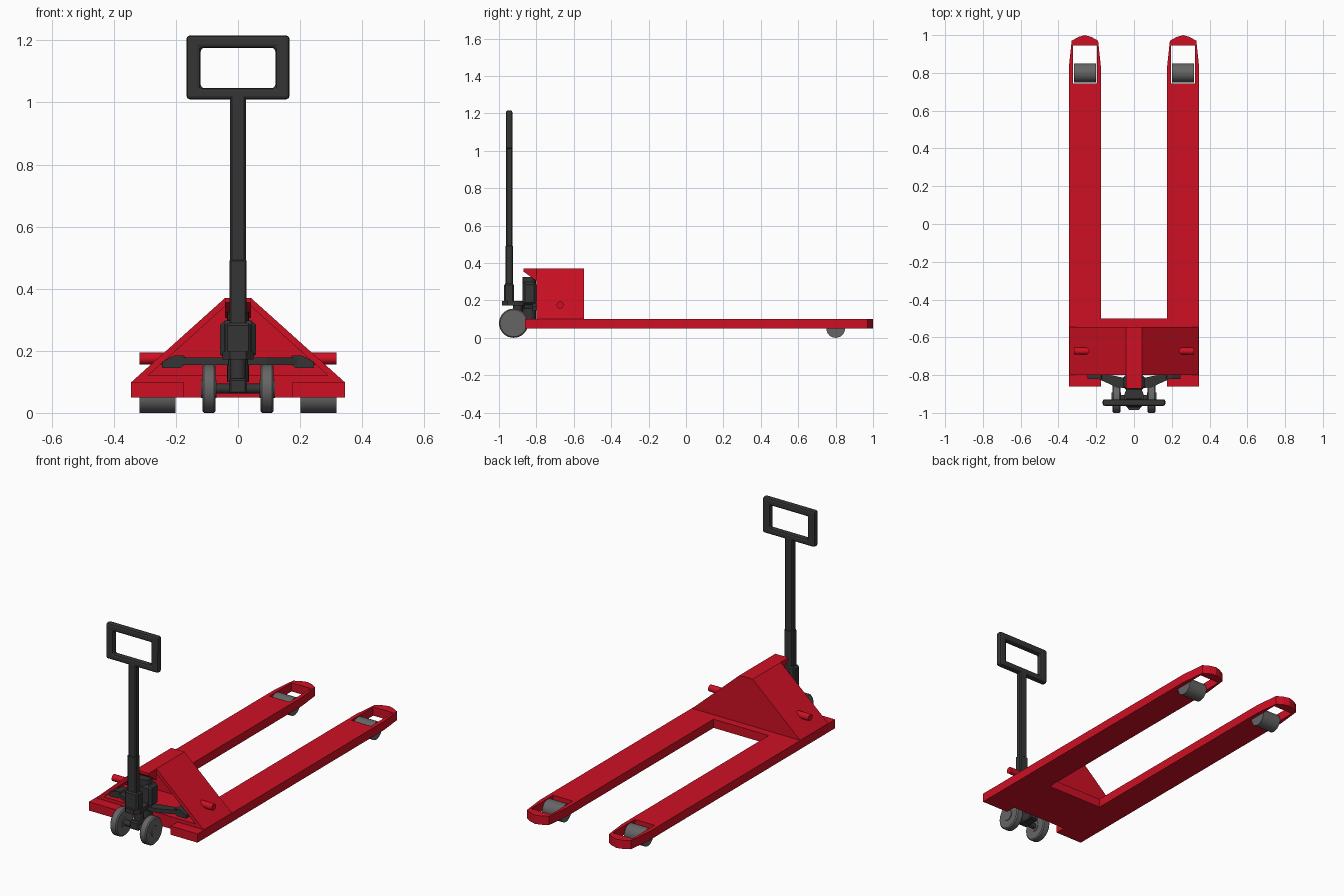
import bpy, bmesh, math
from mathutils import Vector, Matrix

if "Cube" in bpy.data.objects:
    bpy.data.objects.remove(bpy.data.objects["Cube"])


def material(name, rgb):
    m = bpy.data.materials.new(name)
    m.diffuse_color = (*rgb, 1)
    m.use_nodes = True
    m.node_tree.nodes["Principled BSDF"].inputs["Base Color"].default_value = m.diffuse_color
    return m


RED = material("red paint", (0.62, 0.005, 0.017))
DARK = material("dark steel", (0.035, 0.035, 0.036))
GREY = material("wheel grey", (0.13, 0.13, 0.13))


def finish(name, bm, mat, bevel=0, segments=1, smooth=False):
    bmesh.ops.recalc_face_normals(bm, faces=bm.faces)
    me = bpy.data.meshes.new(name)
    bm.to_mesh(me)
    bm.free()
    me.materials.append(mat)
    ob = bpy.data.objects.new(name, me)
    bpy.context.collection.objects.link(ob)
    if bevel:
        mod = ob.modifiers.new("edge", 'BEVEL')
        mod.width, mod.segments, mod.limit_method = bevel, segments, 'ANGLE'
    if smooth:
        bpy.context.view_layer.objects.active = ob
        ob.select_set(True)
        bpy.ops.object.shade_smooth_by_angle(angle=math.radians(35))
        ob.select_set(False)
    return ob


def extrude(name, loops, axis, lo, hi, mat, **kw):
    """Fill an outline with optional holes, extruded along one axis."""
    bm = bmesh.new()
    place = {'z': lambda a, b: (a, b, lo), 'y': lambda a, b: (a, lo, b),
             'x': lambda a, b: (lo, a, b)}[axis]
    step = {'z': (0, 0, hi - lo), 'y': (0, hi - lo, 0), 'x': (hi - lo, 0, 0)}[axis]
    for loop in loops:
        vs = [bm.verts.new(place(*p)) for p in loop]
        for i, v in enumerate(vs):
            bm.edges.new((vs[i - 1], v))
    bmesh.ops.triangle_fill(bm, edges=bm.edges[:], use_beauty=True)
    r = bmesh.ops.extrude_face_region(bm, geom=bm.faces[:])
    bmesh.ops.translate(bm, vec=step, verts=[g for g in r['geom'] if isinstance(g, bmesh.types.BMVert)])
    return finish(name, bm, mat, **kw)


def rect(a0, a1, b0, b1):
    return [(a0, b0), (a1, b0), (a1, b1), (a0, b1)]


def box(name, x, y, z, mat, **kw):
    return extrude(name, [rect(*x, *y)], 'z', *z, mat, **kw)


def cylinder(name, p, q, r, mat, n=32, **kw):
    p, q = Vector(p), Vector(q)
    bm = bmesh.new()
    rot = Vector((0, 0, 1)).rotation_difference(q - p).to_matrix().to_4x4()
    bmesh.ops.create_cone(bm, cap_ends=True, segments=n, radius1=r, radius2=r, depth=(q - p).length,
                          matrix=Matrix.Translation((p + q) / 2) @ rot)
    return finish(name, bm, mat, smooth=True, **kw)


def mirrored(half):
    return half + [(-x, y) for x, y in reversed(half)]


# Fork chassis: both forks and the cross plate, with roller openings
fork = [(0.175, -0.80), (0.175, -0.86), (0.345, -0.86), (0.345, 0.83), (0.33, 0.97),
        (0.295, 0.99), (0.26, 1.0), (0.225, 0.99), (0.19, 0.97), (0.175, 0.83), (0.175, -0.50)]
outline = fork + [(-x, y) for x, y in reversed(fork)]
holes = [rect(s * 0.197, s * 0.322, 0.745, 0.945) for s in (-1, 1)]
extrude("fork_chassis", [outline] + holes, 'z', 0.05, 0.10, RED)

# Hollow pump housing with a closed back and a short hood
outer = mirrored([(0.345, 0.098), (0.042, 0.37)])
inner = mirrored([(0.29, 0.12), (0.034, 0.35)])
extrude("housing_shell", [outer, inner], 'y', -0.80, -0.57, RED)
extrude("housing_back", [outer], 'y', -0.57, -0.545, RED)
extrude("hood", [[(-0.87, 0.37), (-0.87, 0.355), (-0.80, 0.305), (-0.80, 0.37)]], 'x', -0.042, 0.042, RED)

# Parts repeated on both sides
for s, side in ((-1, "left"), (1, "right")):
    cylinder(side + "_side_peg", (s * 0.22, -0.673, 0.175), (s * 0.318, -0.673, 0.175), 0.019, RED, 16)
    cylinder(side + "_fork_roller", (s * 0.202, 0.80, 0.05), (s * 0.318, 0.80, 0.05), 0.05, GREY)
    cylinder(side + "_steer_wheel", (s * 0.072, -0.922, 0.078), (s * 0.115, -0.922, 0.078), 0.078, GREY,
             bevel=0.006)
    cylinder(side + "_wheel_hub", (s * 0.069, -0.922, 0.078), (s * 0.119, -0.922, 0.078), 0.03, GREY, 20)
    # Lift linkage reaching back into the housing
    extrude(side + "_link_arm", [[(s * 0.03, -0.87), (s * 0.09, -0.865), (s * 0.19, -0.82),
                                  (s * 0.19, -0.785), (s * 0.03, -0.82)]],
            'z', 0.155, 0.178, DARK)
    extrude(side + "_link_end", [[(s * 0.16, 0.165), (s * 0.185, 0.145), (s * 0.245, 0.145),
                                  (s * 0.245, 0.165), (s * 0.205, 0.185), (s * 0.175, 0.185)]],
            'y', -0.82, -0.75, DARK)

# Hydraulic pump and steering column
cylinder("wheel_axle", (-0.075, -0.922, 0.078), (0.075, -0.922, 0.078), 0.016, DARK, 16)
box("pump_body", (-0.058, 0.058), (-0.875, -0.80), (0.175, 0.298), DARK, bevel=0.014)
cylinder("pump_column", (0, -0.838, 0.10), (0, -0.838, 0.325), 0.035, DARK, 20)
box("axle_carrier", (-0.028, 0.028), (-0.945, -0.84), (0.062, 0.11), DARK, bevel=0.006)
cylinder("steer_post", (0, -0.90, 0.09), (0, -0.90, 0.18), 0.026, DARK, 16)
extrude("steer_yoke", [mirrored([(0.025, -0.985), (0.05, -0.955), (0.05, -0.90), (0.035, -0.86)])],
        'z', 0.172, 0.198, DARK)
box("handle_socket", (-0.042, 0.042), (-0.972, -0.92), (0.19, 0.29), DARK, bevel=0.008)

# Pull handle: shaft, lower sleeve and rectangular grip
box("handle_shaft", (-0.025, 0.025), (-0.963, -0.928), (0.28, 1.03), DARK, bevel=0.006)
box("handle_sleeve", (-0.028, 0.028), (-0.965, -0.926), (0.28, 0.495), DARK, bevel=0.005)
extrude("handle_grip", [rect(-0.166, 0.166, 1.01, 1.216), rect(-0.12, 0.12, 1.046, 1.176)],
        'y', -0.963, -0.928, DARK, bevel=0.011, segments=2)
